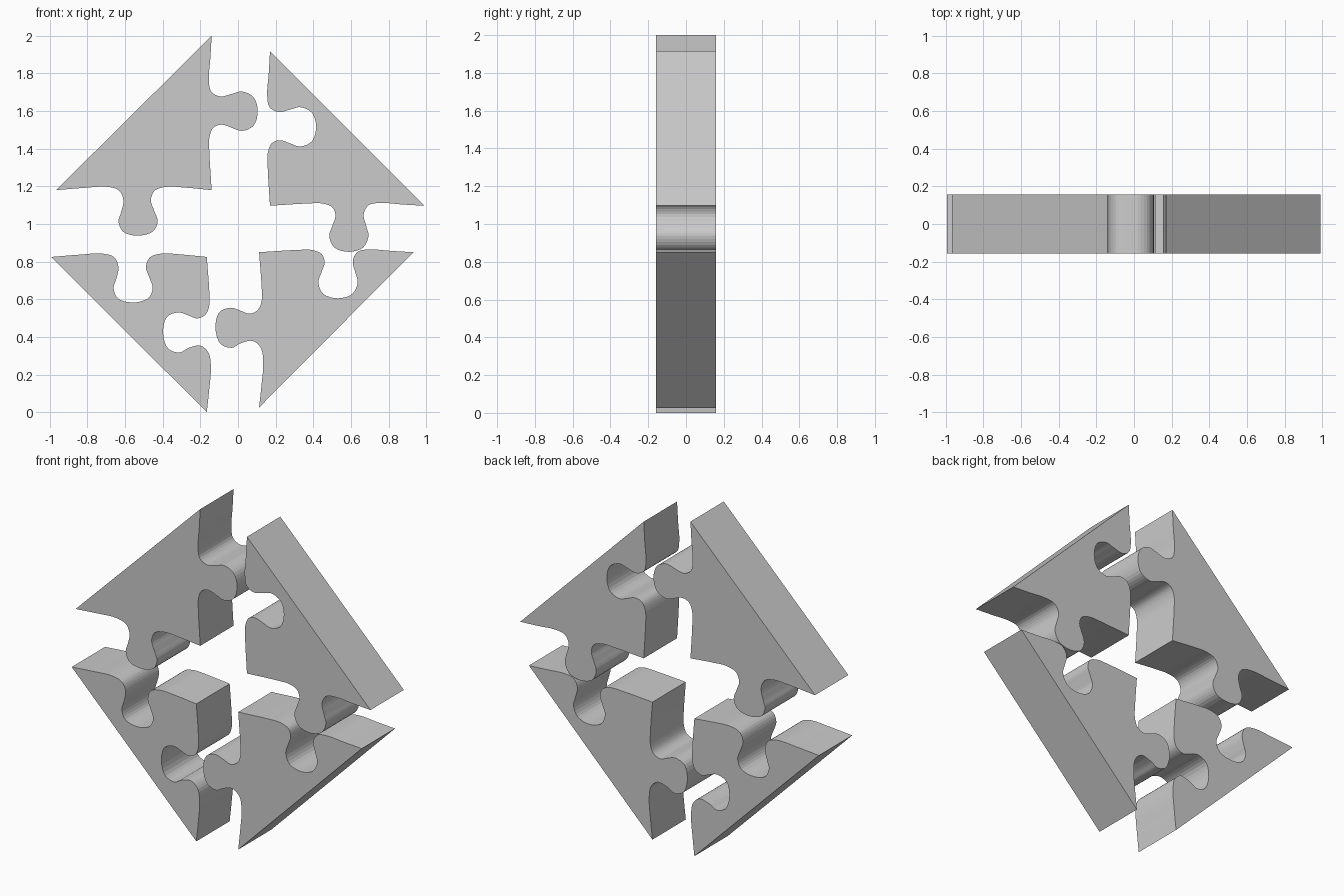
import bpy, bmesh
from mathutils import Vector

if "Cube" in bpy.data.objects:
    bpy.data.objects.remove(bpy.data.objects["Cube"])

HALF = 0.158   # half thickness in y
STEPS = 4      # samples per profile segment

# Jigsaw edge profiles: distance from outer corner, tab offset
EDGE_A = [(0, 0), (.12, -.007), (.23, -.015), (.295, -.003), (.322, .045), (.308, .11),
          (.296, .16), (.325, .222), (.4, .245), (.478, .222), (.505, .16), (.488, .105),
          (.472, .055), (.487, .01), (.54, -.012), (.62, -.012), (.82, 0)]
EDGE_B = [(0, 0), (.15, -.012), (.27, -.018), (.335, .002), (.358, .055), (.345, .12),
          (.332, .165), (.355, .22), (.43, .242), (.515, .22), (.54, .165), (.522, .11),
          (.504, .055), (.525, .002), (.59, -.018), (.68, -.014), (.827, 0)]
EDGE_D = [(0, 0), (.12, -.013), (.235, -.022), (.315, -.01), (.354, .035), (.34, .1),
          (.317, .145), (.338, .205), (.42, .232), (.505, .212), (.53, .15), (.515, .1),
          (.498, .05), (.52, .005), (.57, -.014), (.65, -.013), (.825, 0)]


def smooth(points):
    """Centripetal Catmull-Rom through the profile points."""
    p = [Vector(q) for q in points]
    p = [2 * p[0] - p[1]] + p + [2 * p[-1] - p[-2]]
    out = []
    for a, b, c, d in zip(p, p[1:], p[2:], p[3:]):
        t1 = (b - a).length ** .5
        t2 = t1 + (c - b).length ** .5
        t3 = t2 + (d - c).length ** .5
        for i in range(STEPS):
            t = t1 + (t2 - t1) * i / STEPS
            a1 = a.lerp(b, t / t1)
            a2 = b.lerp(c, (t - t1) / (t2 - t1))
            a3 = c.lerp(d, (t - t2) / (t3 - t2))
            b1 = a1.lerp(a2, t / t2)
            b2 = a2.lerp(a3, (t - t1) / (t3 - t1))
            out.append(b1.lerp(b2, (t - t1) / (t2 - t1)))
    return out + [p[-2]]


def piece(name, inner, sx, sz, flat_edge, flat_dir, upright_edge, upright_dir):
    """Triangular piece: inner corner, sides toward sx / sz, tab directions per edge."""
    cx, cz = inner
    flat, upright = smooth(flat_edge), smooth(upright_edge)
    lf, lu = flat[-1].x, upright[-1].x
    outline = [(cx + sx * (lf - q.x), cz + flat_dir * q.y) for q in flat]
    outline += [(cx + upright_dir * q.y, cz + sz * (lu - q.x)) for q in reversed(upright[:-1])]
    bm = bmesh.new()
    face = bm.faces.new([bm.verts.new((x, -HALF, z)) for x, z in outline])
    ext = bmesh.ops.extrude_face_region(bm, geom=[face], use_keep_orig=True)
    moved = [v for v in ext["geom"] if isinstance(v, bmesh.types.BMVert)]
    bmesh.ops.translate(bm, verts=moved, vec=(0, 2 * HALF, 0))
    bmesh.ops.recalc_face_normals(bm, faces=bm.faces)
    mesh = bpy.data.meshes.new(name)
    bm.to_mesh(mesh)
    bm.free()
    bpy.context.collection.objects.link(bpy.data.objects.new(name, mesh))


# Four pieces; neighbouring pieces share an edge profile
piece("puzzle_top_left", (-.14, 1.18), -1, 1, EDGE_B, -1, EDGE_A, 1)
piece("puzzle_top_right", (.17, 1.097), 1, 1, EDGE_A, -1, EDGE_A, 1)
piece("puzzle_bottom_left", (-.166, .825), -1, -1, EDGE_B, -1, EDGE_D, -1)
piece("puzzle_bottom_right", (.112, .85), 1, -1, EDGE_A, -1, EDGE_D, -1)
